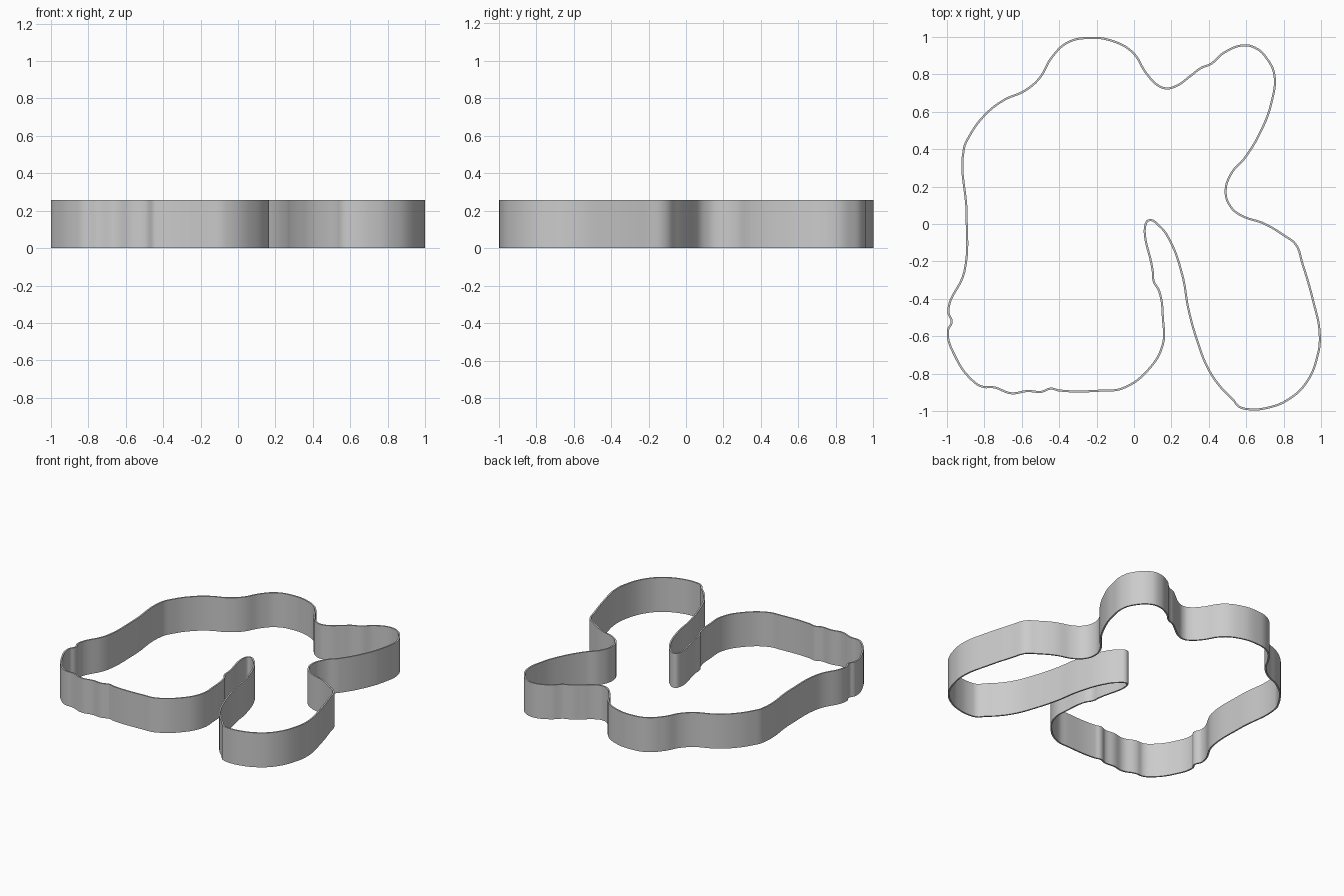
import bpy
from mathutils import Vector

HEIGHT = 0.256
WALL = 0.011

cube = bpy.data.objects.get("Cube")
if cube:
    bpy.data.objects.remove(cube, do_unlink=True)

# Outline of the wall, clockwise from the top, in hundredths of a unit
crown = [(-24, 99.5), (-12, 98), (-1, 92), (7, 80), (13, 74), (17.5, 72.5), (23, 74)]
ear = [(30, 79), (36, 83.5), (41, 85.5), (48, 91.5), (59, 95.5), (66, 93.5),
       (71, 88.5), (75, 80), (73.5, 65), (68, 50), (59, 35)]
notch = [(52, 27), (49, 17), (51.5, 9.5), (56.5, 5), (70, 0), (80, -6), (86.5, -11)]
long_lobe = [(90, -21), (95.5, -40), (99.3, -59), (98, -71), (92, -85), (83, -93.5),
             (72.5, -98), (61, -99), (56, -97.5), (53, -94), (47, -88), (40, -78),
             (34, -63), (29, -45), (26, -28), (19, -8.5), (13.5, -1)]
slot = [(8, 2), (6, -1), (10, -25), (10.5, -30.5), (13.5, -36), (15.5, -51),
        (15.5, -64), (8, -77.5), (-6.5, -88)]
base = [(-16, -89), (-40, -89), (-44.5, -88), (-49.5, -89.7), (-57, -89.3),
        (-65.5, -90.5), (-75, -87.3), (-81, -87), (-86, -84)]
left_side = [(-95.5, -71), (-99.5, -57), (-97.5, -52.5), (-99.3, -46.5), (-90.7, -25.5),
             (-89.5, 5), (-91, 40), (-88, 47), (-80, 58), (-70, 66), (-58, 71.5),
             (-50.5, 78), (-44, 89), (-35.5, 97)]
outline = crown + ear + notch + long_lobe + slot + base + left_side


def make_ribbon(name, points, height):
    """Closed smooth curve extruded upward into a single-sided wall."""
    curve = bpy.data.curves.new(name, "CURVE")
    curve.dimensions = "2D"
    curve.fill_mode = "NONE"
    curve.resolution_u = 8
    curve.extrude = height / 2
    spline = curve.splines.new("BEZIER")
    spline.bezier_points.add(len(points) - 1)
    for knot, (x, y) in zip(spline.bezier_points, points):
        knot.co = Vector((x, y, 0)) / 100
        knot.handle_left_type = knot.handle_right_type = "AUTO"
    spline.use_cyclic_u = True
    ribbon = bpy.data.objects.new(name, curve)
    bpy.context.collection.objects.link(ribbon)
    ribbon.location.z = height / 2
    return ribbon


# Outline wall, open at the top and bottom
wall = make_ribbon("outline_wall", outline, HEIGHT)
bpy.ops.object.select_all(action="DESELECT")
wall.select_set(True)
bpy.context.view_layer.objects.active = wall
bpy.ops.object.convert(target="MESH")
wall = bpy.context.object

# Weld the seam, then give the wall its thickness
weld = wall.modifiers.new("weld", "WELD")
weld.merge_threshold = 0.0005
shell = wall.modifiers.new("thickness", "SOLIDIFY")
shell.thickness = WALL
shell.offset = 0
for modifier in (weld, shell):
    bpy.ops.object.modifier_apply(modifier=modifier.name)

bpy.ops.object.shade_smooth_by_angle()
